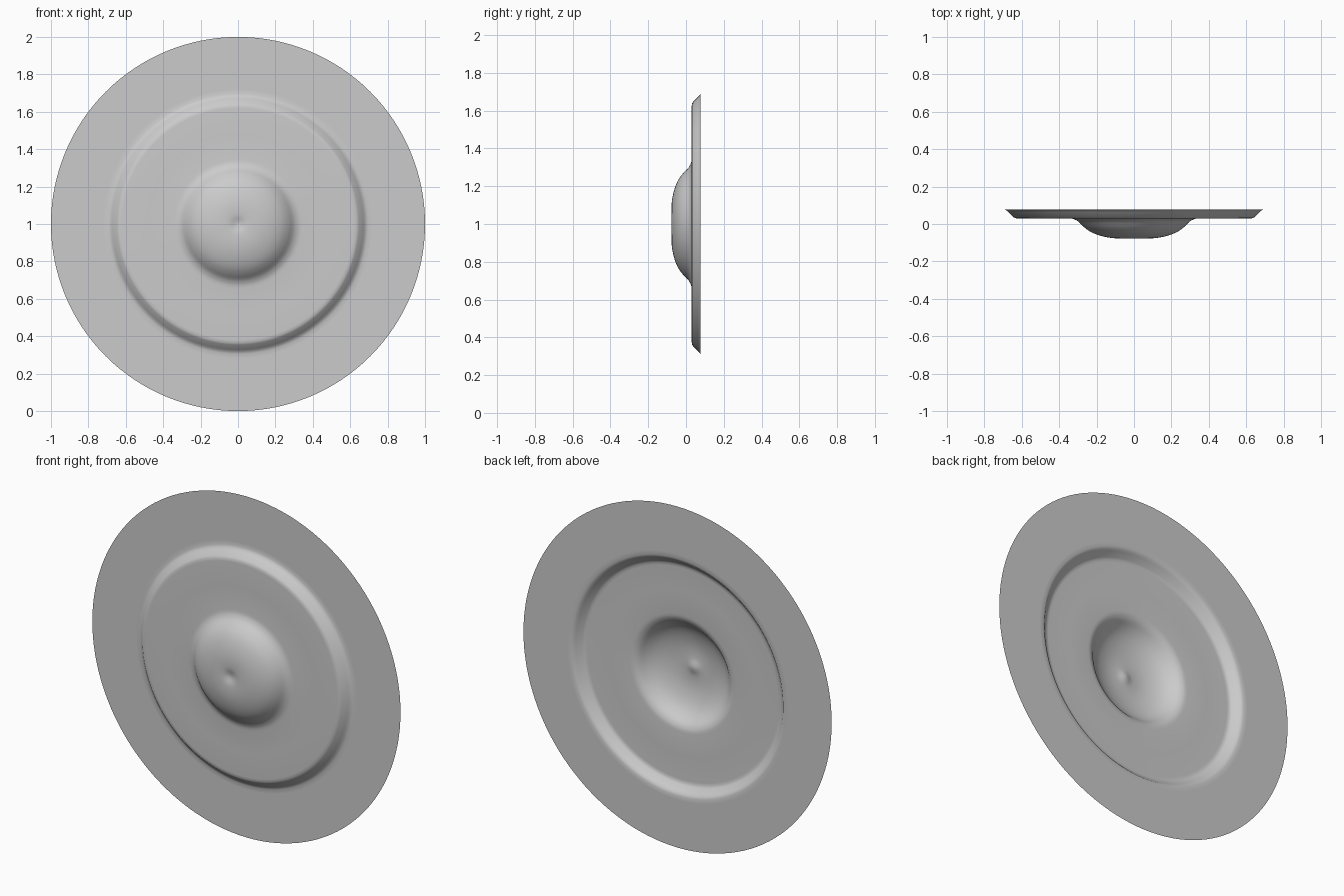
import bpy, bmesh, math
from mathutils import Vector

if "Cube" in bpy.data.objects:
    bpy.data.objects.remove(bpy.data.objects["Cube"])

SEGMENTS = 128
# Key points (radius, depth y) of the dome, then of the raised step
DOME = [(0.0, -0.066), (0.02, -0.069), (0.05, -0.076), (0.10, -0.0765), (0.15, -0.070),
        (0.20, -0.056), (0.24, -0.037), (0.27, -0.014), (0.29, 0.006),
        (0.305, 0.018), (0.325, 0.027), (0.345, 0.030)]
STEP = [(0.48, 0.030), (0.62, 0.030), (0.636, 0.031), (0.646, 0.037), (0.672, 0.063),
        (0.682, 0.073), (0.695, 0.078), (0.72, 0.078), (0.86, 0.078), (1.0, 0.078)]


def smooth_path(pts, steps=3):
    """Catmull-Rom curve through the points."""
    p = [Vector(q) for q in pts]
    p = [2 * p[0] - p[1]] + p + [2 * p[-1] - p[-2]]
    p[0] = Vector((-p[2].x, p[2].y))  # mirrored across the axis
    out = []
    for i in range(1, len(p) - 2):
        a, b, c, d = p[i - 1:i + 3]
        for k in range(steps):
            t = k / steps
            out.append(0.5 * (2 * b + (c - a) * t + (2 * a - 5 * b + 4 * c - d) * t * t
                              + (3 * b - a - 3 * c + d) * t ** 3))
    return out + [p[-2]]


# Thin cymbal-like disc: profile spun about the y axis through z = 1
profile = smooth_path(DOME) + [Vector(q) for q in STEP]
bm = bmesh.new()
verts = [bm.verts.new((r, y, 1.0)) for r, y in profile]
edges = [bm.edges.new(pair) for pair in zip(verts, verts[1:])]
bmesh.ops.spin(bm, geom=verts + edges, cent=(0, 0, 1), axis=(0, 1, 0),
               angle=math.tau, steps=SEGMENTS, use_duplicate=False)
bmesh.ops.remove_doubles(bm, verts=bm.verts, dist=1e-5)
bmesh.ops.recalc_face_normals(bm, faces=bm.faces)
# Make the outside face the front (-y)
if sum(f.normal.y * f.calc_area() for f in bm.faces) > 0:
    bmesh.ops.reverse_faces(bm, faces=bm.faces)

mesh = bpy.data.meshes.new("domed_disc")
bm.to_mesh(mesh)
bm.free()
disc = bpy.data.objects.new("domed_disc", mesh)
bpy.context.collection.objects.link(disc)
for poly in mesh.polygons:
    poly.use_smooth = True
